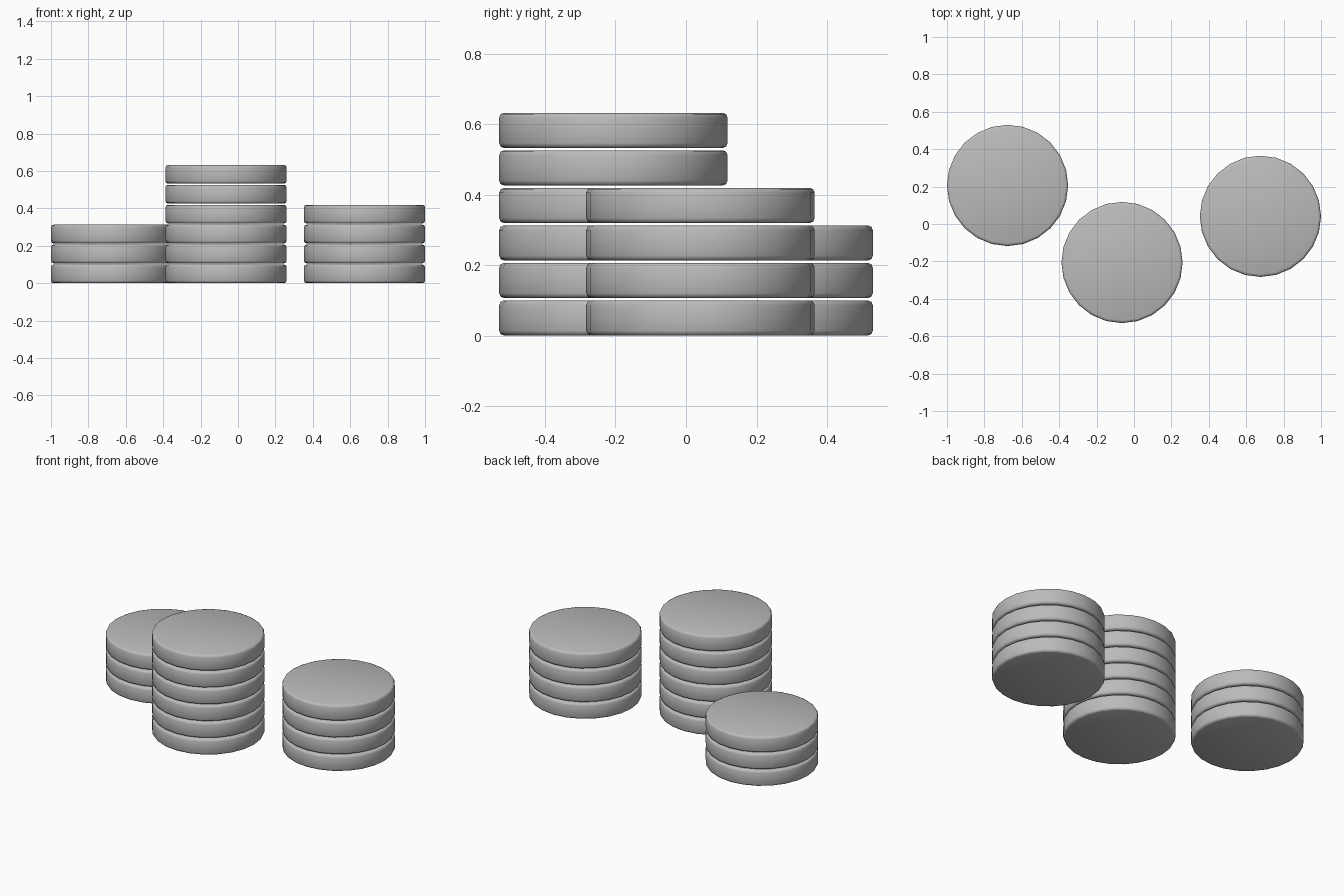
import bpy
import bmesh

cube = bpy.data.objects.get("Cube")
if cube:
    bpy.data.objects.remove(cube, do_unlink=True)

RADIUS, THICKNESS, PITCH, BEVEL, SIDES = 0.324, 0.1, 0.1064, 0.014, 24

grey = bpy.data.materials.new("plain_grey")
grey.use_nodes = True
colour = (0.5, 0.5, 0.5, 1)
grey.diffuse_color = colour
grey.node_tree.nodes["Principled BSDF"].inputs["Base Color"].default_value = colour


def disc_mesh():
    """One thick disc with softened rims, its base at z = 0."""
    bm = bmesh.new()
    bmesh.ops.create_cone(bm, cap_ends=True, segments=SIDES,
                          radius1=RADIUS, radius2=RADIUS, depth=THICKNESS)
    bmesh.ops.translate(bm, verts=bm.verts, vec=(0, 0, THICKNESS / 2))
    rims = [e for e in bm.edges if any(len(f.verts) > 4 for f in e.link_faces)]
    bmesh.ops.bevel(bm, geom=rims, offset=BEVEL, offset_type='OFFSET',
                    segments=2, profile=0.5, affect='EDGES')
    for face in bm.faces:
        face.smooth = True
    mesh = bpy.data.meshes.new("disc")
    bm.to_mesh(mesh)
    bm.free()
    mesh.materials.append(grey)
    return mesh


# Three stacks of separate discs: name, centre and number of discs
disc = disc_mesh()
stacks = [("right_stack", -0.676, 0.206, 3),
          ("middle_stack", -0.064, -0.206, 6),
          ("left_stack", 0.676, 0.041, 4)]
for name, x, y, count in stacks:
    for i in range(count):
        obj = bpy.data.objects.new(f"{name}_disc_{i + 1}", disc)
        obj.location = (x, y, i * PITCH)
        bpy.context.collection.objects.link(obj)
